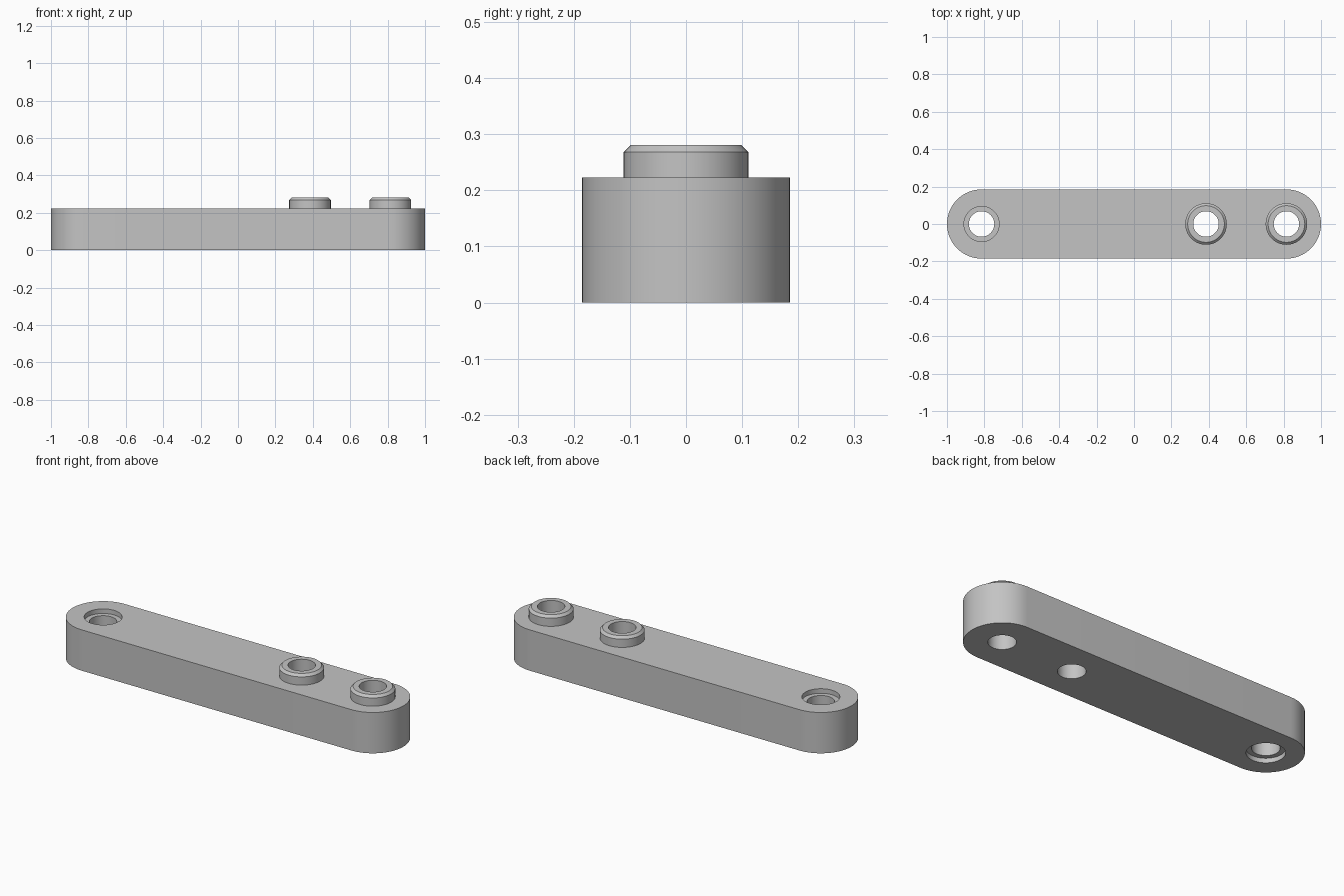
import bpy
import bmesh
from math import cos, sin, pi, radians

HALF_LENGTH, RADIUS, HEIGHT = 1.0, 0.185, 0.223
END_X = HALF_LENGTH - RADIUS
HOLE_R, RECESS_R, RECESS_DEPTH = 0.068, 0.094, 0.025
BOSS_R, BOSS_TOP, CHAMFER = 0.111, 0.281, 0.013
SEGMENTS = 64

cube = bpy.data.objects.get("Cube")
if cube:
    bpy.data.objects.remove(cube, do_unlink=True)

grey = bpy.data.materials.new("mid_grey")
grey.use_nodes = True
colour = (0.55, 0.55, 0.55, 1)
grey.diffuse_color = colour
grey.node_tree.nodes["Principled BSDF"].inputs["Base Color"].default_value = colour


def finish(bm, name):
    bmesh.ops.recalc_face_normals(bm, faces=bm.faces)
    mesh = bpy.data.meshes.new(name)
    bm.to_mesh(mesh)
    bm.free()
    mesh.materials.append(grey)
    obj = bpy.data.objects.new(name, mesh)
    bpy.context.collection.objects.link(obj)
    return obj


def activate(obj):
    bpy.ops.object.select_all(action='DESELECT')
    obj.select_set(True)
    bpy.context.view_layer.objects.active = obj


def smooth(obj):
    activate(obj)
    bpy.ops.object.shade_smooth_by_angle(angle=radians(30))


def lathe(name, x, profile):
    """Turn a closed radius/height profile around a vertical axis at x."""
    bm = bmesh.new()
    rings = []
    for i in range(SEGMENTS):
        a = 2 * pi * i / SEGMENTS
        rings.append([bm.verts.new((x + r * cos(a), r * sin(a), z)) for r, z in profile])
    for i, ring in enumerate(rings):
        following = rings[(i + 1) % SEGMENTS]
        for j in range(len(profile)):
            k = (j + 1) % len(profile)
            bm.faces.new((ring[j], following[j], following[k], ring[k]))
    return finish(bm, name)


def cut_cylinder(target, x, radius, bottom, top):
    bm = bmesh.new()
    bmesh.ops.create_cone(bm, cap_ends=True, segments=SEGMENTS, radius1=radius,
                          radius2=radius, depth=top - bottom)
    bmesh.ops.translate(bm, verts=bm.verts, vec=(x, 0, (top + bottom) / 2))
    cutter = finish(bm, "hole_cutter")
    cutter.hide_render = True
    activate(target)
    mod = target.modifiers.new("hole", 'BOOLEAN')
    mod.operation = 'DIFFERENCE'
    mod.solver = 'EXACT'
    mod.object = cutter
    bpy.ops.object.modifier_apply(modifier=mod.name)
    bpy.data.objects.remove(cutter, do_unlink=True)


# Bar with fully rounded ends
bm = bmesh.new()
outline = []
for side, start in ((1, -pi / 2), (-1, pi / 2)):
    for i in range(SEGMENTS // 2 + 1):
        a = start + 2 * pi * i / SEGMENTS
        outline.append(bm.verts.new((side * END_X + RADIUS * cos(a), RADIUS * sin(a), 0)))
base = bm.faces.new(outline)
extruded = bmesh.ops.extrude_face_region(bm, geom=[base], use_keep_orig=True)
raised = [v for v in extruded["geom"] if isinstance(v, bmesh.types.BMVert)]
bmesh.ops.translate(bm, verts=raised, vec=(0, 0, HEIGHT))
bar = finish(bm, "bar")

# Through holes, with a shallow recess on both faces of the plain end
boss_xs = (0.385, END_X)
for x in (-END_X, *boss_xs):
    cut_cylinder(bar, x, HOLE_R, -0.1, HEIGHT + 0.1)
cut_cylinder(bar, -END_X, RECESS_R, HEIGHT - RECESS_DEPTH, HEIGHT + 0.1)
cut_cylinder(bar, -END_X, RECESS_R, -0.1, RECESS_DEPTH)
smooth(bar)

# Raised hollow bosses with a chamfered rim
for name, x in zip(("inner_boss", "end_boss"), boss_xs):
    boss = lathe(name, x, [(HOLE_R, HEIGHT), (BOSS_R, HEIGHT), (BOSS_R, BOSS_TOP - CHAMFER),
                           (BOSS_R - CHAMFER, BOSS_TOP), (HOLE_R, BOSS_TOP)])
    smooth(boss)
